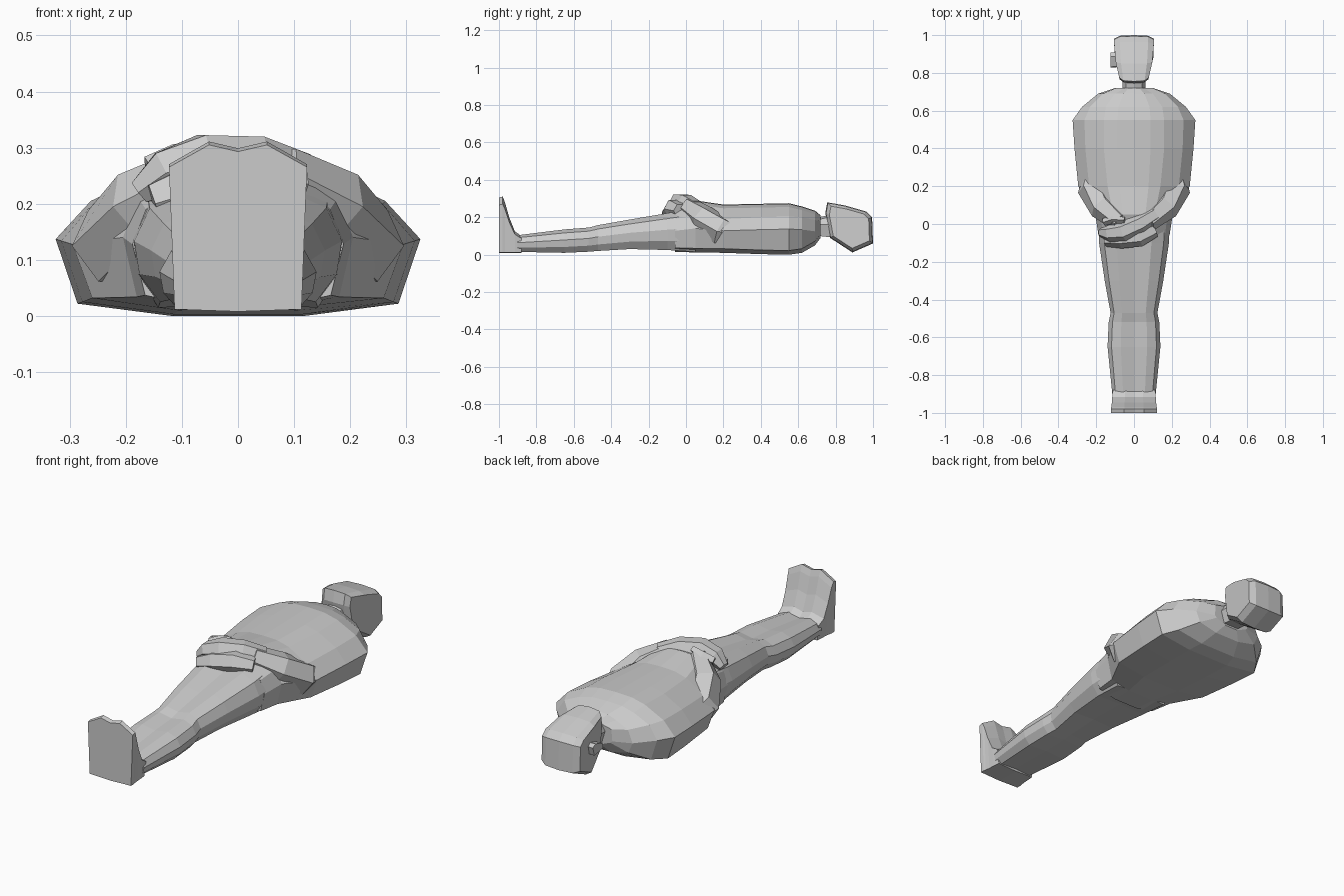
import bpy, bmesh
from mathutils import Vector

if "Cube" in bpy.data.objects:
    bpy.data.objects.remove(bpy.data.objects["Cube"])


def loft(name, rings):
    """Skin a list of equal-length closed rings and cap both ends."""
    bm = bmesh.new()
    rows = [[bm.verts.new(p) for p in ring] for ring in rings]
    n = len(rows[0])
    for a, b in zip(rows, rows[1:]):
        for i in range(n):
            j = (i + 1) % n
            bm.faces.new((a[i], a[j], b[j], b[i]))
    bm.faces.new(rows[0])
    bm.faces.new(rows[-1])
    bmesh.ops.recalc_face_normals(bm, faces=bm.faces)
    me = bpy.data.meshes.new(name)
    bm.to_mesh(me)
    bm.free()
    ob = bpy.data.objects.new(name, me)
    bpy.context.collection.objects.link(ob)
    return ob


def mirror_ring(y, half):
    """Half outline from top centre to bottom centre, mirrored across x."""
    return [(x, y, z) for x, z in half] + [(-x, y, z) for x, z in half[-2:0:-1]]


def tube(name, path, sides=6):
    """Faceted limb along points (x, y, z, radius)."""
    from math import cos, sin, pi
    pts = [Vector(p[:3]) for p in path]
    rings = []
    for i, p in enumerate(pts):
        d = (pts[min(i + 1, len(pts) - 1)] - pts[max(i - 1, 0)]).normalized()
        u = d.cross(Vector((0, 0, 1))).normalized()
        v = u.cross(d)
        r = path[i][3]
        rings.append([p + r * (u * cos(2 * pi * k / sides) + v * sin(2 * pi * k / sides))
                      for k in range(sides)])
    return loft(name, rings)


# Torso with upper arms: y, top z, chest half width, arm top z, outer x, bottom z
torso = [(0.72, .21, .05, .18, .10, .09), (0.69, .235, .10, .185, .19, .05),
         (0.62, .258, .15, .20, .275, .01), (0.55, .275, .16, .205, .325, .0),
         (0.40, .272, .16, .20, .315, .003), (0.20, .268, .14, .19, .295, .01),
         (0.05, .29, .11, .21, .205, .012), (-0.06, .25, .10, .19, .188, .015)]
rings = []
for y, zt, c, za, xo, zb in torso:
    rings.append(mirror_ring(y, [(0, zt), (c * .55, zt - .003), (c, zt - .02),
                                 ((c + xo) / 2 + .02, za), (xo, za * .62 + .01),
                                 (xo * .88, zb + .022), (xo * .36, zb), (0, zb)]))
loft("torso", rings)

# Joined legs with a shallow groove: y, half width, top z, bottom z
legs = [(0.05, .19, .25, .015), (-.1, .185, .222, .025), (-.3, .155, .188, .03),
        (-.47, .124, .158, .02), (-.52, .134, .145, .016), (-.65, .14, .135, .01),
        (-.9, .115, .104, .015)]
rings = []
for y, w, zt, zb in legs:
    h = zt - zb
    rings.append(mirror_ring(y, [(0, zt - .012), (w * .5, zt), (w * .85, zt - h * .15),
                                 (w, zb + h * .55), (w * .95, zb + h * .25),
                                 (w * .75, zb), (0, zb + .006)]))
loft("legs", rings)

# Upright joined feet: y, half width, top z
rings = []
for y, w, zt in [(-.88, .112, .10), (-.915, .115, .125), (-.945, .117, .20),
                 (-.968, .12, .28), (-.98, .123, .311), (-1.0, .123, .305)]:
    rings.append(mirror_ring(y, [(0, zt - .012), (w * .42, zt), (w, zt * .87),
                                 (w * .92, .012), (0, .008)]))
loft("feet", rings)

# Forearms resting across the belly
for s, side in ((1, "left"), (-1, "right")):
    tube(side + "_forearm", [(s * .225, .27, .11, .05), (s * .22, .19, .125, .08),
                             (s * .165, .09, .195, .075), (s * .07, .01, .255, .055)])

# Clasped hands and thumb
tube("upper_hand", [(.11, .05, .25, .045), (.03, .0, .275, .052), (-.06, -.04, .275, .055),
                    (-.13, -.05, .255, .045), (-.175, -.045, .22, .025)])
tube("lower_hand", [(-.15, -.08, .2, .04), (-.07, -.075, .225, .055),
                    (.03, -.065, .245, .055), (.11, -.03, .235, .04)])
tube("thumb", [(-.16, .01, .265, .02), (-.11, .025, .285, .022), (-.05, .02, .30, .016)], 4)

# Neck
loft("neck", [mirror_ring(y, [(0, zt), (w * .7, zt - .012), (w, .16), (w * .7, zb), (0, zb)])
              for y, w, zt, zb in [(.64, .09, .22, .06), (.71, .06, .2, .1), (.8, .06, .22, .09)]])

# Head: side outline swept across x, narrower at the chin
outline = [(.745, .225), (.755, .28), (.85, .263), (.965, .23), (.995, .2),
           (1.0, .06), (.89, .012), (.77, .09)]
rings = []
for x, k in ((-.105, .84), (-.075, .97), (0, 1), (.075, .97), (.105, .84)):
    rings.append([(x * min(1, .72 + (y - .74) * 1.8), .88 + (y - .88) * k,
                   .15 + (z - .15) * k) for y, z in outline])
loft("head", rings)

# Ear on one side
loft("ear", [[(x, .87 + dy * k, .15 + dz * k) for dy, dz in
              ((.045, .02), (.02, .035), (-.045, .015), (-.05, -.015), (.03, -.03))]
             for x, k in ((-.09, .8), (-.125, .85))])
